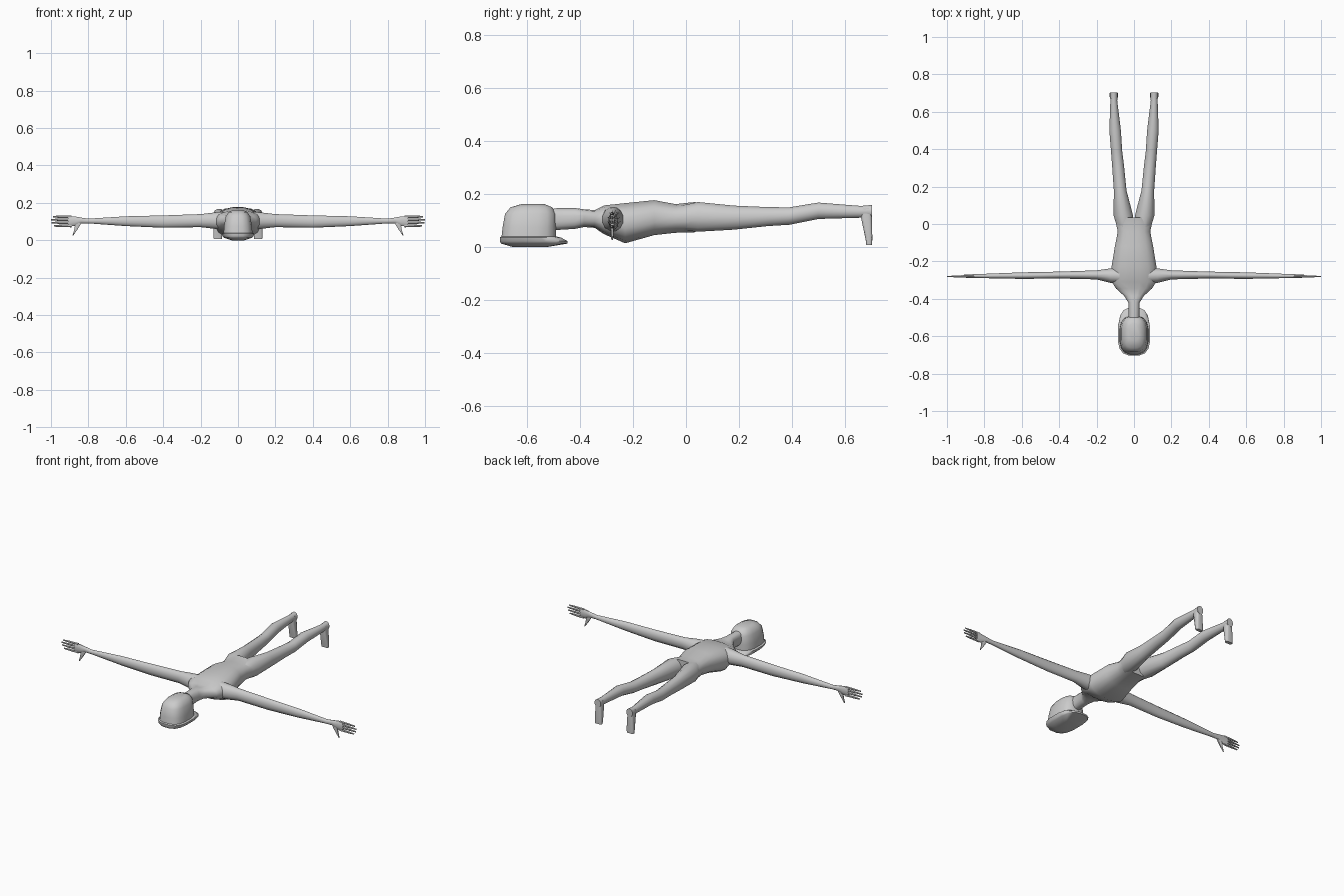
import bpy, bmesh, math
from mathutils import Vector


def loft(name, axis, rings, sides=12, power=1.0, mirror=False):
    """Skin rounded sections. ring = (pos along axis, centre u, centre v, radius u, radius v)."""
    order = {'x': (1, 2, 0), 'y': (0, 2, 1), 'z': (0, 1, 2)}[axis]
    bm = bmesh.new()
    loops = []
    for pos, cu, cv, ru, rv in rings:
        loop = []
        for i in range(sides):
            a = 2 * math.pi * (i + 0.5) / sides
            c, s = math.cos(a), math.sin(a)
            co = Vector((0, 0, 0))
            co[order[0]] = cu + ru * math.copysign(abs(c) ** power, c)
            co[order[1]] = cv + rv * math.copysign(abs(s) ** power, s)
            co[order[2]] = pos
            loop.append(bm.verts.new(co))
        loops.append(loop)
    for a, b in zip(loops, loops[1:]):
        for i in range(sides):
            j = (i + 1) % sides
            bm.faces.new((a[i], a[j], b[j], b[i]))
    bm.faces.new(loops[0])
    bm.faces.new(loops[-1])
    bmesh.ops.recalc_face_normals(bm, faces=bm.faces[:])
    me = bpy.data.meshes.new(name)
    bm.to_mesh(me)
    bm.free()
    ob = bpy.data.objects.new(name, me)
    bpy.context.collection.objects.link(ob)
    if mirror:
        ob.modifiers.new("mirror", 'MIRROR').use_bisect_axis[0] = False
    bpy.ops.object.select_all(action='DESELECT')
    ob.select_set(True)
    bpy.context.view_layer.objects.active = ob
    bpy.ops.object.shade_smooth_by_angle(angle=math.radians(45))
    return ob


# Torso with neck, lying face down
loft("torso", 'y', [
    (-.50, 0, .105, .030, .042),
    (-.42, 0, .108, .031, .040),
    (-.385, 0, .109, .053, .034),
    (-.345, 0, .106, .098, .034),
    (-.31, 0, .103, .120, .055),
    (-.23, 0, .090, .122, .077),
    (-.12, 0, .111, .104, .067),
    (-.04, 0, .108, .088, .055),
    (.035, 0, .113, .105, .058)], sides=16, power=.8)

# Head: face, projecting rim, then cranium, stacked upward
loft("head", 'z', [
    (.000, 0, -.590, .035, .065),
    (.013, 0, -.573, .076, .127),
    (.022, 0, -.575, .084, .130),
    (.036, 0, -.588, .088, .117),
    (.040, 0, -.594, .078, .104),
    (.075, 0, -.592, .076, .102),
    (.125, 0, -.588, .067, .097),
    (.150, 0, -.584, .052, .080),
    (.162, 0, -.578, .028, .045)], sides=16, power=.7)

# Legs
loft("leg", 'y', [
    (-.05, .045, .108, .036, .043),
    (.045, .057, .114, .054, .058),
    (.18, .074, .111, .035, .047),
    (.31, .085, .115, .033, .037),
    (.39, .093, .117, .031, .034),
    (.50, .101, .137, .032, .032),
    (.66, .108, .133, .019, .023),
    (.703, .108, .134, .021, .026)], mirror=True)

# Feet with toes pointing down
loft("foot", 'z', [
    (.008, .108, .692, .022, .011),
    (.030, .108, .691, .024, .013),
    (.110, .108, .682, .020, .021),
    (.145, .108, .682, .018, .020)], sides=12, power=.5, mirror=True)

# Arms ending in flat palms
loft("arm", 'x', [
    (.06, -.278, .105, .045, .050),
    (.125, -.276, .105, .040, .045),
    (.20, -.272, .105, .025, .036),
    (.40, -.273, .100, .019, .034),
    (.60, -.276, .102, .018, .027),
    (.80, -.278, .103, .012, .013),
    (.84, -.278, .106, .011, .016),
    (.875, -.279, .102, .010, .027),
    (.91, -.279, .101, .008, .029)], mirror=True)

# Four fingers
for i, (z, tip) in enumerate([(.077, .985), (.094, .998), (.110, 1.0), (.126, .99)]):
    loft("finger_%d" % i, 'x', [
        (.89, -.279, z, .007, .0075),
        (.95, -.280, z, .006, .0065),
        (tip, -.281, z, .003, .004)], sides=6, mirror=True)

# Thumb
loft("thumb", 'z', [
    (.105, .850, -.279, .022, .008),
    (.080, .858, -.279, .016, .008),
    (.055, .868, -.279, .009, .006),
    (.026, .883, -.279, .003, .003)], sides=6, mirror=True)
